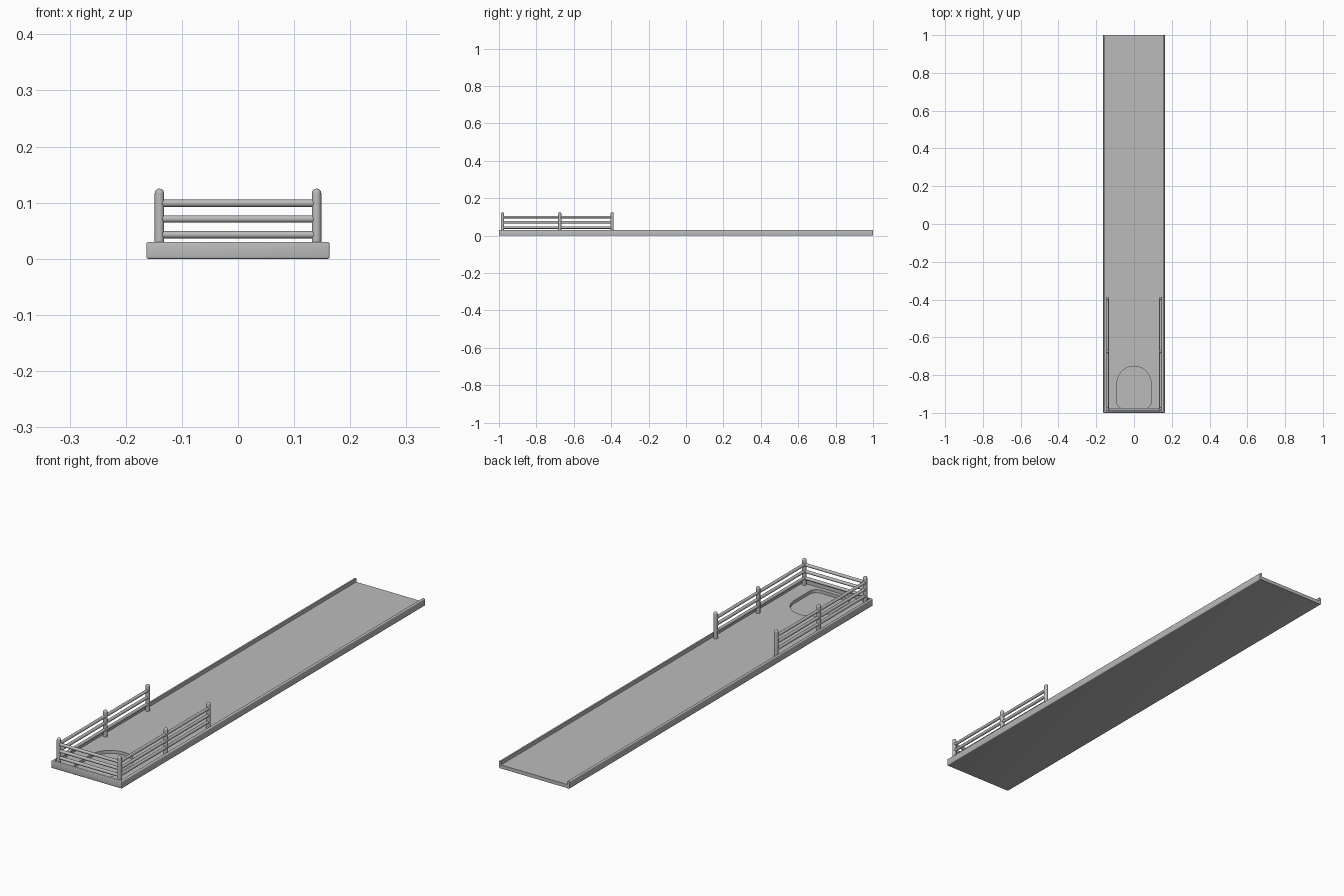
import bpy, bmesh, math
from mathutils import Vector

if "Cube" in bpy.data.objects:
    bpy.data.objects.remove(bpy.data.objects["Cube"], do_unlink=True)

grey = bpy.data.materials.new("plain grey")
grey.use_nodes = True
grey.diffuse_color = (0.5, 0.5, 0.5, 1)
grey.node_tree.nodes["Principled BSDF"].inputs["Base Color"].default_value = (0.5, 0.5, 0.5, 1)

HALF_W, HALF_L, RIM_H = 0.163, 1.0, 0.03
RIM_W, FLOOR_Z, RECESS_Z = 0.009, 0.015, 0.002
POST_X, POST_R, POST_TOP = 0.14, 0.0085, 0.125
POST_Y = (-0.981, -0.675, -0.395)
RAIL_Z, RAIL_R = (0.043, 0.071, 0.099), 0.0065


def finish(name, bm, smooth=True):
    bmesh.ops.recalc_face_normals(bm, faces=bm.faces)
    mesh = bpy.data.meshes.new(name)
    bm.to_mesh(mesh)
    bm.free()
    mesh.materials.append(grey)
    obj = bpy.data.objects.new(name, mesh)
    bpy.context.collection.objects.link(obj)
    if smooth:
        bpy.ops.object.select_all(action='DESELECT')
        obj.select_set(True)
        bpy.context.view_layer.objects.active = obj
        bpy.ops.object.shade_smooth_by_angle(angle=math.radians(35))
    return obj


def prism(bm, outline, z0, z1):
    face = bm.faces.new([bm.verts.new((x, y, z0)) for x, y in outline])
    geom = bmesh.ops.extrude_face_region(bm, geom=[face])["geom"]
    verts = [v for v in geom if isinstance(v, bmesh.types.BMVert)]
    bmesh.ops.translate(bm, verts=verts, vec=(0, 0, z1 - z0))


def rectangle(x, y0, y1):
    return [(-x, y0), (x, y0), (x, y1), (-x, y1)]


def arc(cx, cy, r, start, end, steps):
    angles = [math.radians(start + (end - start) * i / steps) for i in range(steps + 1)]
    return [(cx + r * math.cos(a), cy + r * math.sin(a)) for a in angles]


def cut(target, cutter):
    mod = target.modifiers.new("cut", 'BOOLEAN')
    mod.operation, mod.object, mod.solver = 'DIFFERENCE', cutter, 'EXACT'
    bpy.context.view_layer.objects.active = target
    bpy.ops.object.modifier_apply(modifier=mod.name)
    bpy.data.objects.remove(cutter, do_unlink=True)


# Deck slab with softened edges, square at the open back end
bm = bmesh.new()
prism(bm, rectangle(HALF_W, -HALF_L, HALF_L), 0, RIM_H)
edges = [e for e in bm.edges if any(v.co.y < 0 for v in e.verts)]
bmesh.ops.bevel(bm, geom=edges, offset=0.003, segments=3, profile=0.5, affect='EDGES')
deck = finish("deck", bm, smooth=False)

# Sunken floor, leaving a rim on the sides and front
bm = bmesh.new()
prism(bm, rectangle(HALF_W - RIM_W, -HALF_L + RIM_W, HALF_L + 0.1), FLOOR_Z, 0.1)
cut(deck, finish("floor_cutter", bm, smooth=False))

# Arched recess near the front
bm = bmesh.new()
outline = (arc(0, -0.843, 0.09, 0, 180, 32)
           + arc(-0.06, -0.945, 0.03, 180, 270, 8)
           + arc(0.06, -0.945, 0.03, 270, 360, 8))
prism(bm, outline, RECESS_Z, 0.1)
cut(deck, finish("recess_cutter", bm, smooth=False))
bpy.ops.object.select_all(action='DESELECT')
deck.select_set(True)
bpy.ops.object.shade_smooth_by_angle(angle=math.radians(32))


# Round-topped fence post
def post(name, x, y):
    bm = bmesh.new()
    dome = arc(0, POST_TOP - POST_R, POST_R, 0, 90, 6)
    profile = [(0, FLOOR_Z - 0.002), (POST_R, FLOOR_Z - 0.002)] + dome
    verts = [bm.verts.new((r, 0, z)) for r, z in profile]
    chain = [bm.edges.new(pair) for pair in zip(verts, verts[1:])]
    bmesh.ops.spin(bm, geom=verts + chain, cent=(0, 0, 0), axis=(0, 0, 1),
                   angle=math.tau, steps=20, use_merge=False)
    bmesh.ops.remove_doubles(bm, verts=bm.verts, dist=0.0001)
    bmesh.ops.translate(bm, verts=bm.verts, vec=(x, y, 0))
    finish(name, bm)


# Round rail between two points
def rail(name, a, b):
    a, b = Vector(a), Vector(b)
    bm = bmesh.new()
    bmesh.ops.create_cone(bm, cap_ends=True, segments=16, radius1=RAIL_R,
                          radius2=RAIL_R, depth=(b - a).length)
    bmesh.ops.rotate(bm, verts=bm.verts,
                     matrix=(b - a).to_track_quat('Z', 'Y').to_matrix())
    bmesh.ops.translate(bm, verts=bm.verts, vec=(a + b) / 2)
    finish(name, bm)


# Fence on both sides and across the front
for side, sign in (("left", 1), ("right", -1)):
    x = sign * POST_X
    for place, y in zip(("front", "middle", "rear"), POST_Y):
        post(f"{side}_{place}_post", x, y)
    for level, z in zip(("lower", "middle", "upper"), RAIL_Z):
        rail(f"{side}_{level}_rail", (x, POST_Y[0], z), (x, POST_Y[-1], z))
for level, z in zip(("lower", "middle", "upper"), RAIL_Z):
    rail(f"front_{level}_rail", (-POST_X, POST_Y[0], z), (POST_X, POST_Y[0], z))
